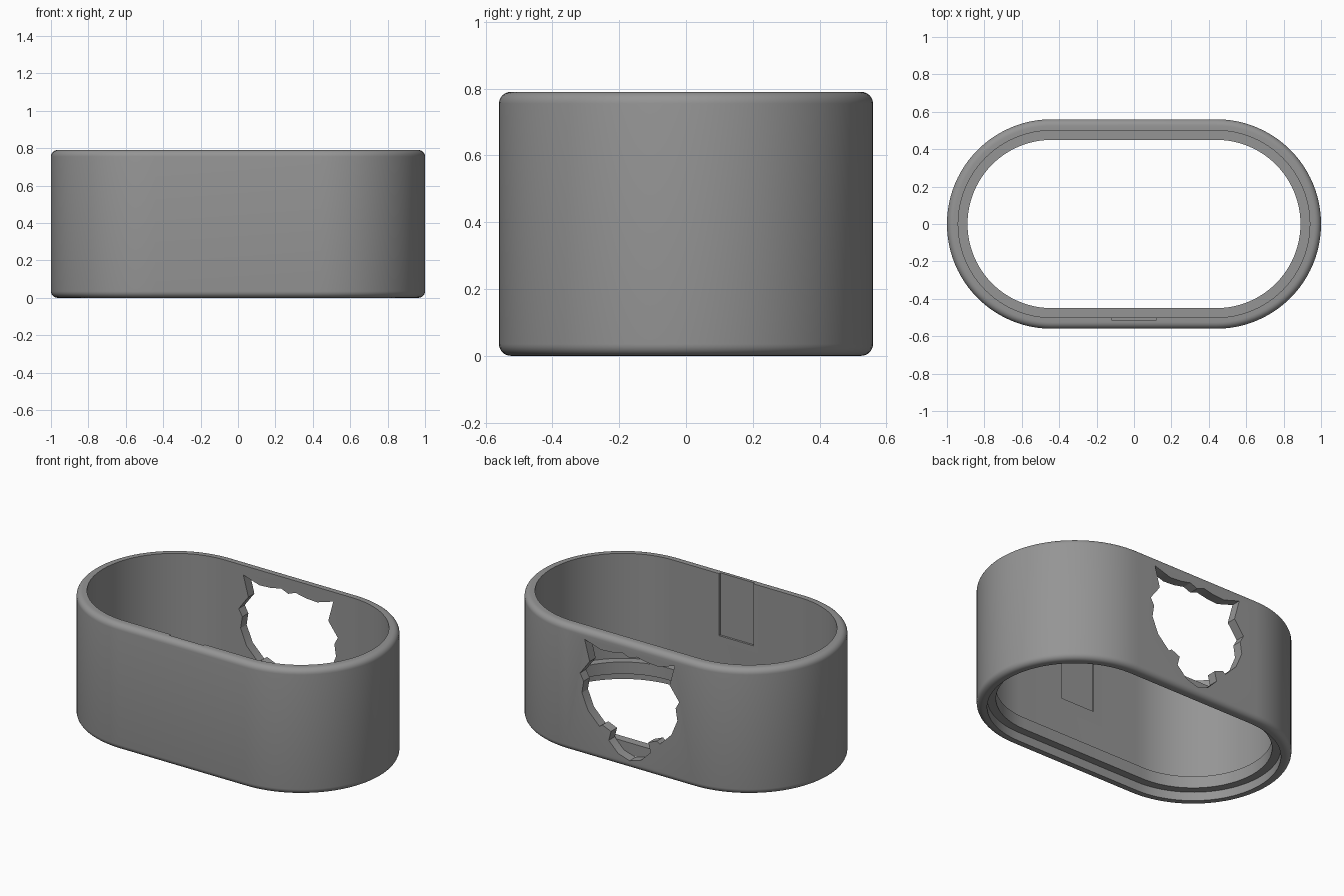
import bpy, bmesh, math

if "Cube" in bpy.data.objects:
    bpy.data.objects.remove(bpy.data.objects["Cube"])

STRAIGHT = 0.44   # half length of the straight sides
SEG = 48          # segments in each rounded end
HEIGHT = 0.79

grey = bpy.data.materials.new("grey")
grey.diffuse_color = (0.30, 0.30, 0.30, 1)
grey.use_nodes = True
grey.node_tree.nodes["Principled BSDF"].inputs["Base Color"].default_value = grey.diffuse_color


def make_object(name, bm):
    bmesh.ops.recalc_face_normals(bm, faces=bm.faces)
    mesh = bpy.data.meshes.new(name)
    bm.to_mesh(mesh)
    bm.free()
    mesh.materials.append(grey)
    obj = bpy.data.objects.new(name, mesh)
    bpy.context.collection.objects.link(obj)
    return obj


def stadium_ring(name, profile):
    """Sweep a closed (radius, z) profile around a stadium-shaped path."""
    bm = bmesh.new()
    path = []
    for side, start in ((1, -math.pi / 2), (-1, math.pi / 2)):
        for i in range(SEG + 1):
            path.append((side * STRAIGHT, start + math.pi * i / SEG))
    loops = [[bm.verts.new((cx + r * math.cos(a), r * math.sin(a), z))
              for r, z in profile] for cx, a in path]
    n = len(profile)
    for i, loop in enumerate(loops):
        nxt = loops[(i + 1) % len(loops)]
        for j in range(n):
            k = (j + 1) % n
            bm.faces.new((loop[j], nxt[j], nxt[k], loop[k]))
    return make_object(name, bm)


def prism(name, outline, y0, y1):
    """Extrude an (x, z) outline along y."""
    bm = bmesh.new()
    face = bm.faces.new([bm.verts.new((x, y0, z)) for x, z in outline])
    out = bmesh.ops.extrude_face_region(bm, geom=[face])
    moved = [v for v in out["geom"] if isinstance(v, bmesh.types.BMVert)]
    bmesh.ops.translate(bm, verts=moved, vec=(0, y1 - y0, 0))
    obj = make_object(name, bm)
    obj.hide_render = True
    return obj


def cut(target, cutter):
    mod = target.modifiers.new("cut", "BOOLEAN")
    mod.operation = "DIFFERENCE"
    mod.solver = "EXACT"
    mod.object = cutter
    bpy.context.view_layer.objects.active = target
    bpy.ops.object.modifier_apply(modifier=mod.name)
    bpy.data.objects.remove(cutter)


# Outer wall with rounded outside rims
R, INNER, ROUND = 0.56, 0.50, 0.035
corner = [(R - ROUND + ROUND * math.cos(math.radians(t)),
           ROUND * math.sin(math.radians(t))) for t in range(0, 91, 15)]
profile = [(INNER, 0)]
profile += [(r, ROUND - s) for r, s in reversed(corner)]
profile += [(r, HEIGHT - ROUND + s) for r, s in corner]
profile += [(INNER, HEIGHT)]
wall = stadium_ring("outer_wall", profile)

# Head-shaped opening in the back wall
half = [(0, 0.695), (0.05, 0.715), (0.12, 0.70), (0.2, 0.695), (0.313, 0.73),
        (0.278, 0.60), (0.345, 0.51), (0.32, 0.465), (0.332, 0.39),
        (0.29, 0.29), (0.21, 0.21), (0.19, 0.225), (0.13, 0.20),
        (0.145, 0.14), (0.08, 0.075), (0, 0.05)]
outline = half + [(-x, z) for x, z in reversed(half[1:-1])]
cut(wall, prism("opening_cutter", outline, 0.40, 0.70))

# Shallow slot in the inside of the front wall, open at the top
slot = [(-0.12, 0.40), (0.12, 0.40), (0.12, 0.90), (-0.12, 0.90)]
cut(wall, prism("slot_cutter", slot, -0.513, -0.40))

# Inner ledge, set a little above the bottom rim
ledge = stadium_ring("inner_ledge", [(0.45, 0.055), (0.502, 0.055),
                                     (0.502, 0.13), (0.45, 0.13)])

for obj in (wall, ledge):
    bpy.ops.object.select_all(action="DESELECT")
    obj.select_set(True)
    bpy.context.view_layer.objects.active = obj
    bpy.ops.object.shade_smooth_by_angle(angle=math.radians(30))
